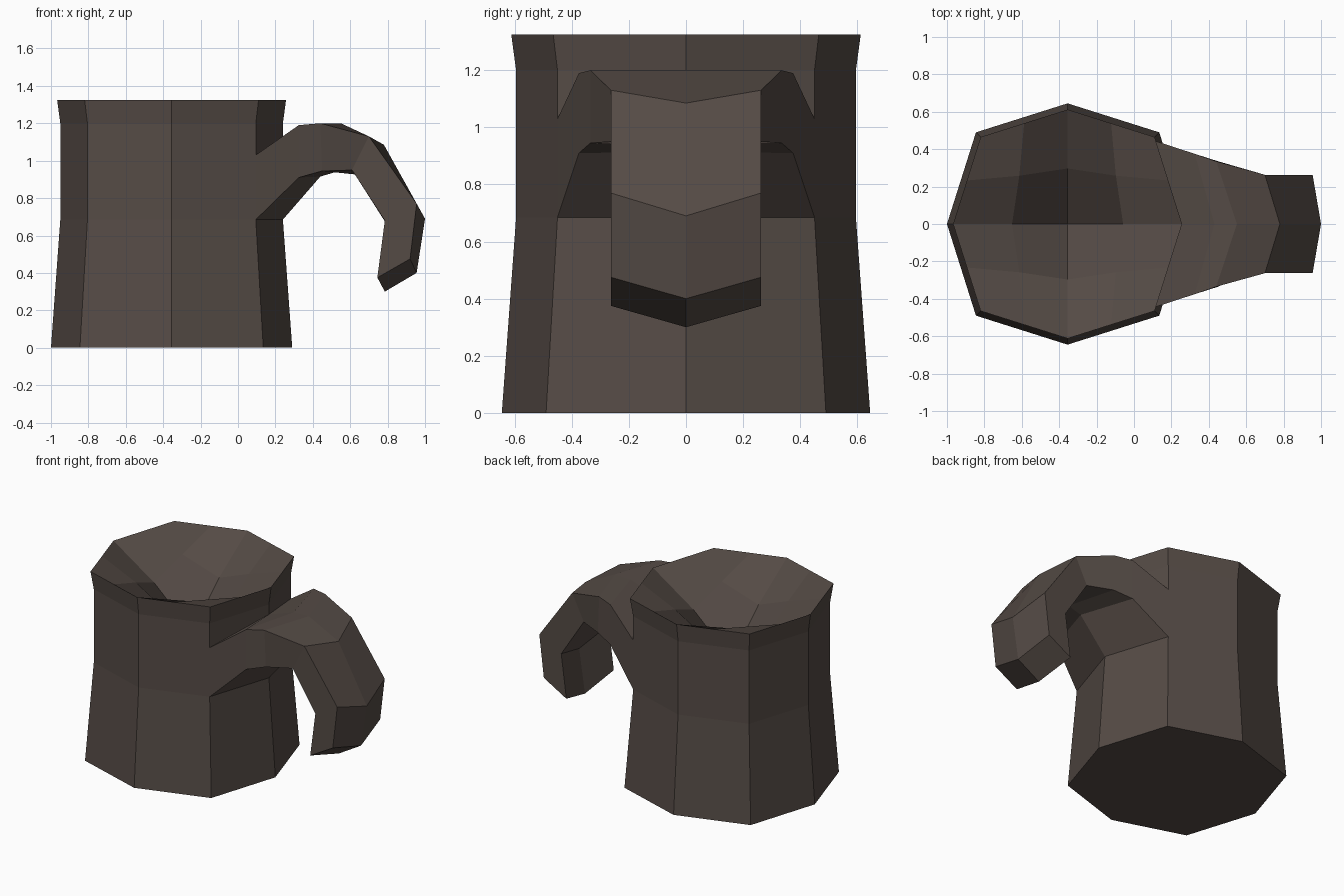
import bpy, bmesh, math
from mathutils import Vector, Matrix

if "Cube" in bpy.data.objects:
    bpy.data.objects.remove(bpy.data.objects["Cube"])

CX, RIM = -0.355, 1.325
mat = bpy.data.materials.new("dark_brown")
mat.diffuse_color = (0.09, 0.07, 0.06, 1)
mat.use_nodes = True
mat.node_tree.nodes["Principled BSDF"].inputs["Base Color"].default_value = mat.diffuse_color


def finish(name, bm):
    me = bpy.data.meshes.new(name)
    bm.to_mesh(me)
    bm.free()
    me.materials.append(mat)
    ob = bpy.data.objects.new(name, me)
    bpy.context.collection.objects.link(ob)
    return ob


def octagon(r, d, z):
    """Eight points: axis corners at r, diagonal corners at (d, d)."""
    pts = []
    for k in range(8):
        rad = r if k % 2 == 0 else d * math.sqrt(2)
        a = k * math.pi / 4
        pts.append(Vector((CX + rad * math.cos(a), rad * math.sin(a), z)))
    return pts


def loft(bm, rings):
    for a, b in zip(rings, rings[1:]):
        n = len(a)
        for i in range(n):
            j = (i + 1) % n
            bm.faces.new((a[i], a[j], b[j], b[i]))


# mug body: octagonal wall and flat base
bm = bmesh.new()
rings = [[bm.verts.new(p) for p in octagon(*s)] for s in
         ((0.645, 0.49, 0), (0.595, 0.45, 0.685), (0.595, 0.45, 1.2), (0.612, 0.465, RIM))]
loft(bm, rings)
bm.faces.new(rings[0][::-1])
finish("mug_body", bm)

# hollow: four-quadrant grid sinking to the centre
bm = bmesh.new()
rim = octagon(0.612, 0.465, RIM)
centre = Vector((CX, 0, RIM - 0.48))


def inner(k):
    rad, drop = (0.297, 0.21) if k % 2 == 0 else (0.365, 0.10)
    a = k * math.pi / 4
    return Vector((CX + rad * math.cos(a), rad * math.sin(a), RIM - drop))


for k in range(0, 8, 2):
    r0, d, r1 = rim[k], rim[k + 1], rim[(k + 2) % 8]
    m0, m1 = (r0 + d) / 2, (d + r1) / 2
    a0, q, a1 = inner(k), inner(k + 1), inner(k + 2)
    for quad in ((r0, m0, q, a0), (m0, d, m1, q), (m1, r1, a1, q), (q, a1, centre, a0)):
        bm.faces.new([bm.verts.new(p) for p in quad])
bmesh.ops.remove_doubles(bm, verts=bm.verts, dist=0.001)
finish("mug_hollow", bm)

# handle sections: half width, then (x, z) of side inner, side outer, middle inner, middle outer
sections = (
    (0.45, (0.095, 0.685), (0.095, 1.03), (0.24, 0.685), (0.24, 1.13)),
    (0.375, (0.325, 0.91), (0.325, 1.19), (0.44, 0.915), (0.43, 1.195)),
    (0.335, (0.45, 0.945), (0.44, 1.2), (0.54, 0.945), (0.55, 1.2)),
    (0.263, (0.61, 0.95), (0.70, 1.13), (0.64, 0.925), (0.78, 1.085)),
    (0.263, (0.785, 0.68), (0.955, 0.77), (0.83, 0.605), (1.0, 0.69)),
    (0.263, (0.745, 0.375), (0.92, 0.475), (0.785, 0.30), (0.955, 0.40)),
)
bm = bmesh.new()
rings = []
for w, si, so, mi, mo in sections:
    loop = ((si, -w), (mi, 0), (si, w), (so, w), (mo, 0), (so, -w))
    rings.append([bm.verts.new((p[0], y, p[1])) for p, y in loop])
loft(bm, rings)
# end cap as two mirrored quads
e = rings[-1]
bm.faces.new((e[0], e[1], e[4], e[5]))
bm.faces.new((e[1], e[2], e[3], e[4]))
bmesh.ops.recalc_face_normals(bm, faces=bm.faces)
finish("handle", bm)
